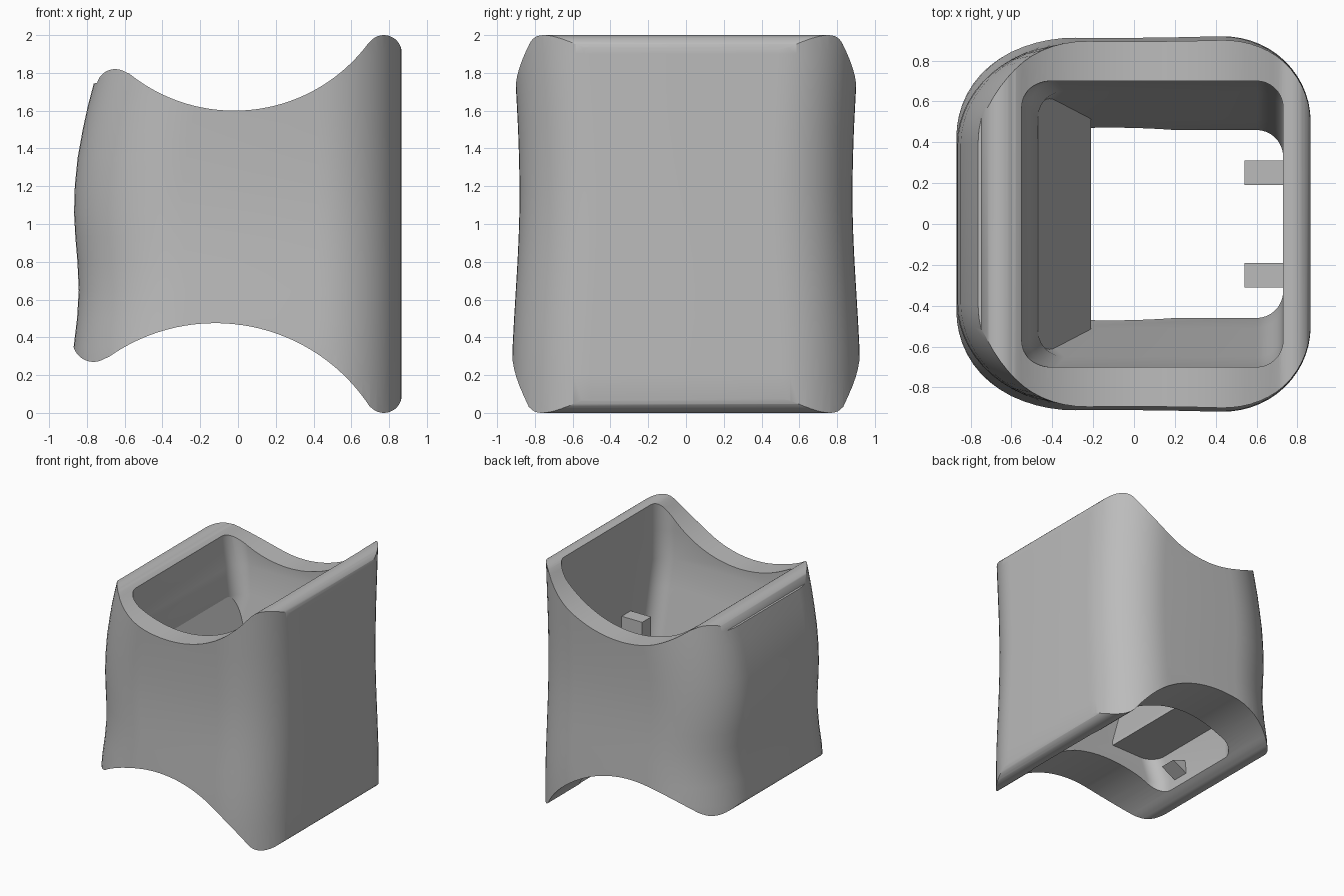
import bpy, bmesh, math

old = bpy.data.objects.get("Cube")
if old:
    bpy.data.objects.remove(old, do_unlink=True)

grey = bpy.data.materials.new("plain grey")
grey.use_nodes = True
grey.diffuse_color = (0.5, 0.5, 0.5, 1)
grey.node_tree.nodes["Principled BSDF"].inputs["Base Color"].default_value = (0.5, 0.5, 0.5, 1)


def finish(name, bm):
    bmesh.ops.recalc_face_normals(bm, faces=bm.faces[:])
    mesh = bpy.data.meshes.new(name)
    bm.to_mesh(mesh)
    bm.free()
    mesh.materials.append(grey)
    ob = bpy.data.objects.new(name, mesh)
    bpy.context.collection.objects.link(ob)
    return ob


def arc(cx, cz, r, a0, a1, n):
    angles = [math.radians(a0 + (a1 - a0) * i / n) for i in range(n + 1)]
    return [(cx + r * math.cos(a), cz + r * math.sin(a)) for a in angles]


def prism(name, profile, y0, y1):
    """Extrude an x-z profile along y."""
    bm = bmesh.new()
    a = [bm.verts.new((x, y0, z)) for x, z in profile]
    b = [bm.verts.new((x, y1, z)) for x, z in profile]
    bm.faces.new(a)
    bm.faces.new(b[::-1])
    n = len(a)
    for i in range(n):
        j = (i + 1) % n
        bm.faces.new((a[i], b[i], b[j], a[j]))
    return finish(name, bm)


def ring(xl, xr, yh, left, right, n=14):
    """Rounded rectangle with elliptical corners; left/right = (rx, ry)."""
    pts = []
    for sx, sy, (rx, ry), a0 in ((1, 1, right, 0), (-1, 1, left, 90),
                                 (-1, -1, left, 180), (1, -1, right, 270)):
        cx = (xr - rx) if sx > 0 else (xl + rx)
        cy = sy * (yh - ry)
        for i in range(n + 1):
            a = math.radians(a0 + 90 * i / n)
            pts.append((cx + rx * math.cos(a), cy + ry * math.sin(a)))
    return pts


def loft(name, rows, xr, left, right):
    """Skin rounded rectangles given as (z, left x, half width)."""
    bm = bmesh.new()
    loops = [[bm.verts.new((x, y, z)) for x, y in ring(xl, xr, yh, left, right)]
             for z, xl, yh in rows]
    n = len(loops[0])
    for a, b in zip(loops, loops[1:]):
        for i in range(n):
            j = (i + 1) % n
            bm.faces.new((a[i], a[j], b[j], b[i]))
    bm.faces.new(loops[0][::-1])
    bm.faces.new(loops[-1])
    return finish(name, bm)


def boolean(ob, cutter, operation):
    mod = ob.modifiers.new(operation.lower(), 'BOOLEAN')
    mod.operation = operation
    mod.solver = 'EXACT'
    mod.object = cutter
    bpy.context.view_layer.objects.active = ob
    bpy.ops.object.modifier_apply(modifier=mod.name)
    bpy.data.objects.remove(cutter, do_unlink=True)


# Outer skin with a wavy left side and slightly waisted flanks
sleeve = loft("sleeve", [
    (-0.1, -0.90, 0.925), (0.2, -0.88, 0.922), (0.35, -0.87, 0.918), (0.5, -0.852, 0.910),
    (0.65, -0.843, 0.901), (0.8, -0.850, 0.892), (0.93, -0.861, 0.886), (1.06, -0.868, 0.882),
    (1.2, -0.864, 0.881), (1.35, -0.849, 0.884), (1.5, -0.822, 0.889), (1.62, -0.796, 0.895),
    (1.75, -0.762, 0.902), (1.9, -0.72, 0.91), (2.1, -0.66, 0.92)],
    0.865, (0.57, 0.50), (0.44, 0.42))

# Side outline: scooped top and bottom with rounded lips
outline = (arc(-0.765, 0.38, 0.11, 180, 300, 14)
           + arc(-0.12, -0.503, 0.978, 125, 33, 40)
           + arc(0.772, 0.095, 0.095, -140, 0, 14)
           + arc(0.772, 1.905, 0.095, 0, 140, 14)
           + arc(-0.02, 2.485, 0.885, 323, 231, 40)
           + arc(-0.65, 1.72, 0.10, 55, 165, 14)
           + [(-1.0, 1.73), (-1.0, 0.40)])
boolean(sleeve, prism("outline_cutter", outline, -1.2, 1.2), 'INTERSECT')

# Cavity narrowing toward the bottom
cavity = loft("cavity_cutter", [
    (-0.2, -0.66, 0.46), (0.42, -0.65, 0.46), (0.65, -0.62, 0.51),
    (1.3, -0.47, 0.65), (1.52, -0.51, 0.70), (1.75, -0.55, 0.70), (2.2, -0.55, 0.70)],
    0.73, (0.13, 0.13), (0.13, 0.13))
boolean(sleeve, cavity, 'DIFFERENCE')
bpy.ops.object.select_all(action='DESELECT')
sleeve.select_set(True)
bpy.context.view_layer.objects.active = sleeve
bpy.ops.object.shade_smooth_by_angle(angle=math.radians(35))

# Sloping ledge inside the left wall
prism("inner_ledge", [(-0.47, 1.30), (-0.70, 1.30), (-0.70, 0.63),
                      (-0.21, 0.64), (-0.21, 0.67)], -0.68, 0.68)

# Small rib under the ledge
prism("lower_rib", [(-0.52, 0.46), (-0.70, 0.52), (-0.70, 0.36)], -0.28, -0.14)

# Two pegs on the right inner wall
for side, y in (("front", -0.25), ("back", 0.25)):
    prism(side + "_peg", [(0.54, 0.60), (0.76, 0.60), (0.76, 1.20), (0.54, 1.20)],
          y - 0.06, y + 0.06)
